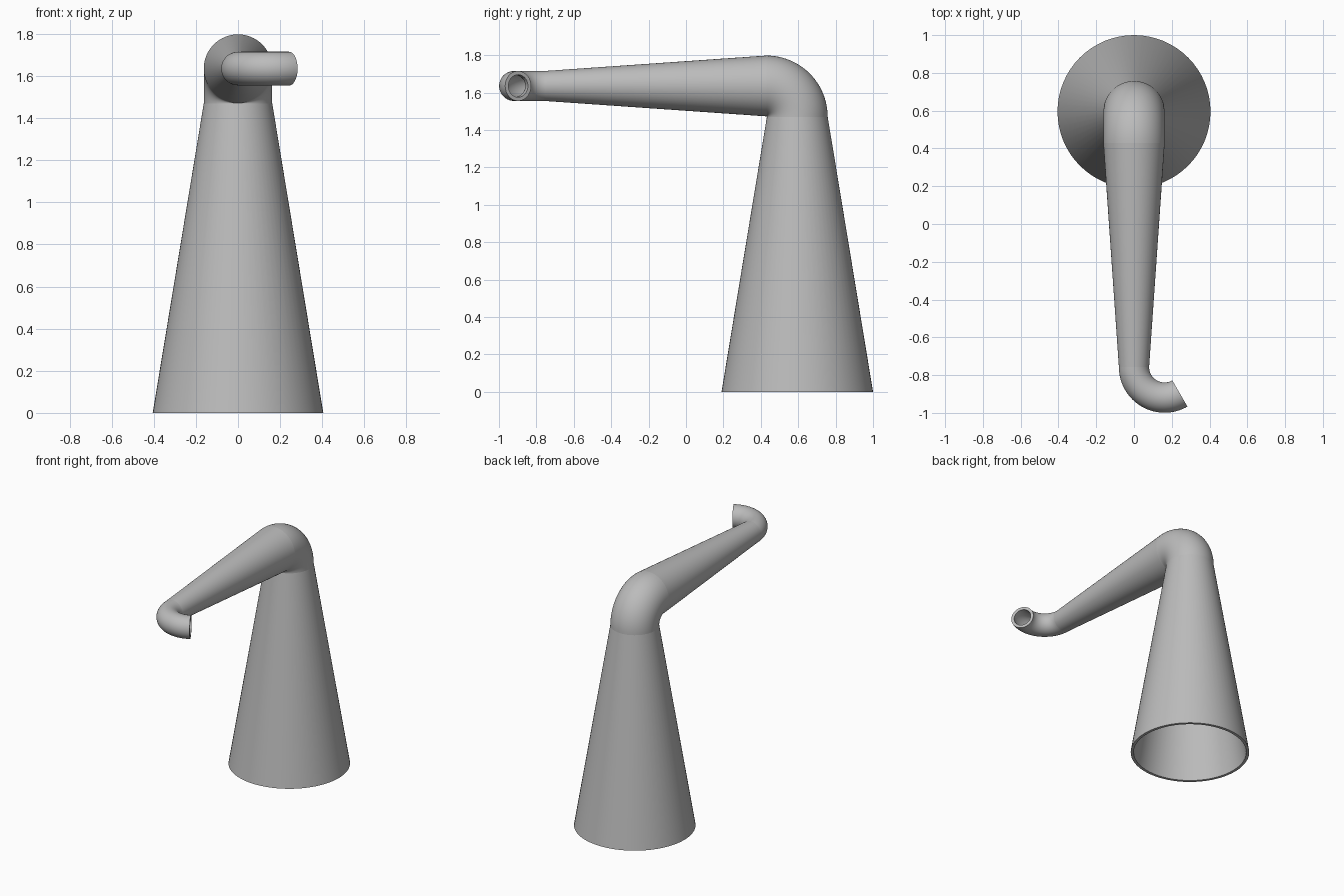
import bpy
import bmesh
from math import sin, cos, pi, radians
from mathutils import Vector

cube = bpy.data.objects.get("Cube")
if cube:
    bpy.data.objects.remove(cube, do_unlink=True)

SIDES = 64
WALL = 0.02
WIDE, NARROW, FOOT = 0.1625, 0.08, 0.405   # outer radii
BEND_W, BEND_N = 0.165, 0.162              # centreline bend radii
KNEE = Vector((0, 0.43, 1.47))             # centre of the upper bend
AXIS_Z = KNEE.z + BEND_W
HOOK = Vector((BEND_N, -0.757, AXIS_Z))    # centre of the end bend
X, Y, Z = Vector((1, 0, 0)), Vector((0, 1, 0)), Vector((0, 0, 1))

grey = bpy.data.materials.new("plain grey")
grey.use_nodes = True
grey.diffuse_color = (0.5, 0.5, 0.5, 1)
grey.node_tree.nodes["Principled BSDF"].inputs["Base Color"].default_value = (0.5, 0.5, 0.5, 1)


def pipe(name, stations, side, rim_start=False, rim_end=False):
    """Hollow tube through (centre, direction, radius) stations."""
    bm = bmesh.new()

    def rings(inset):
        result = []
        for centre, direction, radius in stations:
            other = direction.cross(side)
            angles = [2 * pi * i / SIDES for i in range(SIDES)]
            result.append([bm.verts.new(centre + (radius - inset) * (side * cos(a) + other * sin(a)))
                           for a in angles])
        return result

    def bridge(a, b):
        for i in range(SIDES):
            j = (i + 1) % SIDES
            bm.faces.new((a[i], a[j], b[j], b[i]))

    outer, inner = rings(0), rings(WALL)
    for k in range(len(stations) - 1):
        bridge(outer[k + 1], outer[k])
        bridge(inner[k], inner[k + 1])
    if rim_start:
        bridge(outer[0], inner[0])
    if rim_end:
        bridge(inner[-1], outer[-1])
    mesh = bpy.data.meshes.new(name)
    bm.to_mesh(mesh)
    bm.free()
    # Outer skin must face away from the centreline
    first = mesh.polygons[0]
    if first.normal.dot(first.center - stations[0][0]) < 0:
        mesh.flip_normals()
    mesh.materials.append(grey)
    obj = bpy.data.objects.new(name, mesh)
    bpy.context.collection.objects.link(obj)
    bpy.ops.object.select_all(action='DESELECT')
    obj.select_set(True)
    bpy.context.view_layer.objects.active = obj
    bpy.ops.object.shade_smooth_by_angle(angle=radians(35))
    return obj


def bend(centre, start, heading, bend_radius, radius, sweep, steps):
    """Stations on an arc leaving centre + start, moving along heading."""
    result = []
    for i in range(steps + 1):
        a = radians(sweep) * i / steps
        result.append((centre + bend_radius * (start * cos(a) + heading * sin(a)),
                       heading * cos(a) - start * sin(a), radius))
    return result


# Wide hollow cone standing on the floor
top = KNEE + Y * BEND_W
pipe("cone_base", [(Vector((0, top.y, 0)), Z, FOOT), (top, Z, WIDE)], X, rim_start=True)

# Tight bend from upright to level
pipe("upper_elbow", bend(KNEE, Y, Z, BEND_W, WIDE, 90, 24), X)

# Tapered arm reaching forward
pipe("tapered_arm", [(KNEE + Z * BEND_W, -Y, WIDE), (HOOK - X * BEND_N, -Y, NARROW)], X)

# Open hook curling round to the left
pipe("end_hook", bend(HOOK, -X, -Y, BEND_N, NARROW, 120, 32), Z, rim_end=True)
